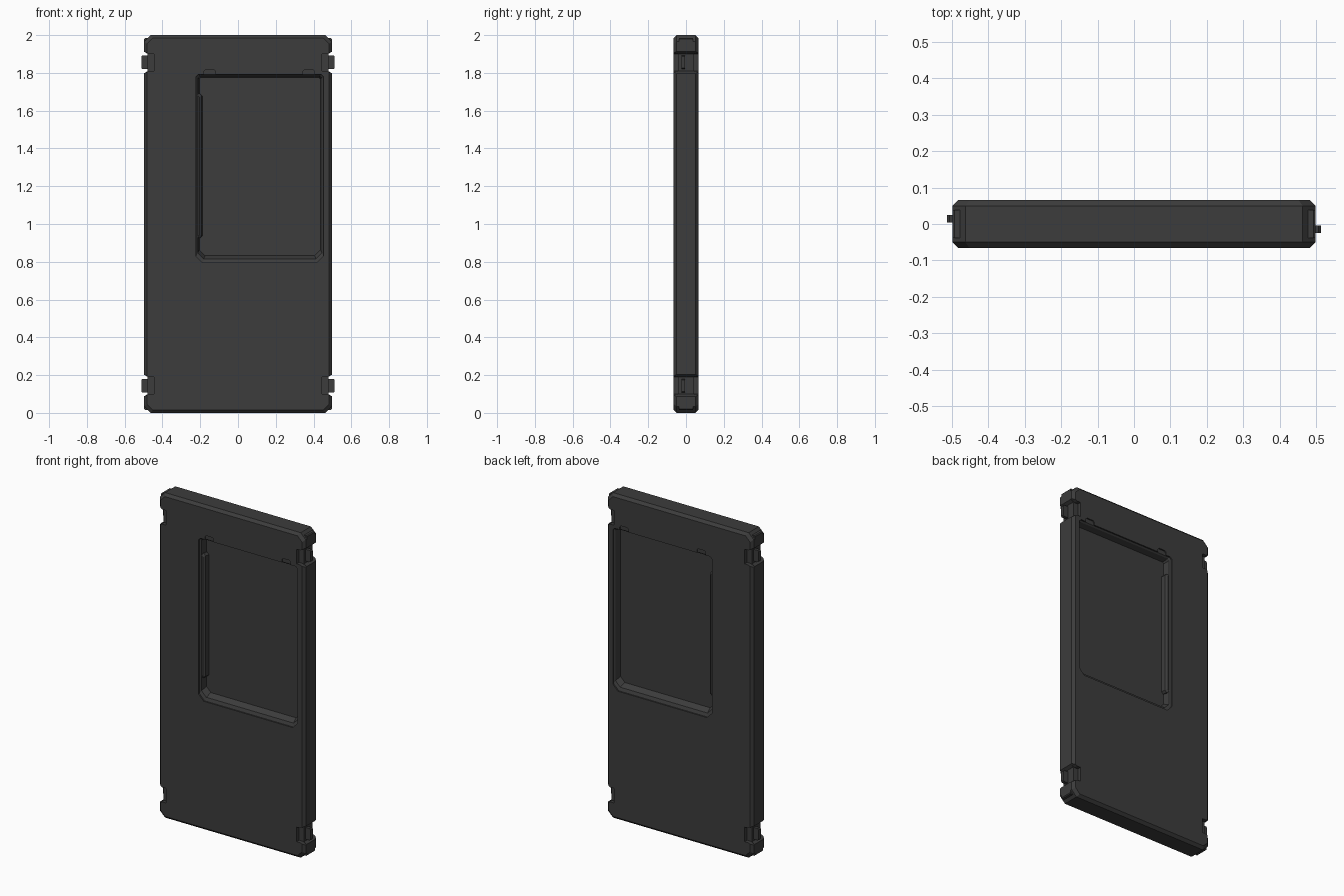
import bpy, bmesh

if "Cube" in bpy.data.objects:
    bpy.data.objects.remove(bpy.data.objects["Cube"])

mat = bpy.data.materials.new("dark_grey")
mat.diffuse_color = (0.045, 0.045, 0.045, 1)
mat.use_nodes = True
mat.node_tree.nodes["Principled BSDF"].inputs["Base Color"].default_value = mat.diffuse_color


def outline(x0, x1, z0, z1, c_bottom, c_top):
    """Rectangle in the XZ plane with cut corners."""
    b, t = c_bottom, c_top
    return [(x0 + b, z0), (x1 - b, z0), (x1, z0 + b), (x1, z1 - t),
            (x1 - t, z1), (x0 + t, z1), (x0, z1 - t), (x0, z0 + b)]


def loft(name, rings):
    """Solid through XZ outlines placed at successive y positions."""
    bm = bmesh.new()
    loops = [[bm.verts.new((x, y, z)) for x, z in pts] for y, pts in rings]
    n = len(loops[0])
    for a, b in zip(loops, loops[1:]):
        for i in range(n):
            j = (i + 1) % n
            bm.faces.new((a[i], a[j], b[j], b[i]))
    bm.faces.new(loops[0])
    bm.faces.new(loops[-1])
    bmesh.ops.recalc_face_normals(bm, faces=bm.faces)
    me = bpy.data.meshes.new(name)
    bm.to_mesh(me)
    bm.free()
    me.materials.append(mat)
    ob = bpy.data.objects.new(name, me)
    bpy.context.collection.objects.link(ob)
    return ob


def box(name, x0, x1, y0, y1, z0, z1, c=0.003):
    x0, x1 = sorted((x0, x1))
    z0, z1 = sorted((z0, z1))
    pts = outline(x0, x1, z0, z1, c, c)
    return loft(name, [(y0, pts), (y1, pts)])


# Door slab with chamfered rim and cut corners
T = 0.066
rim = outline(-0.497, 0.497, 0.0, 2.0, 0.035, 0.035)
face = outline(-0.481, 0.481, 0.016, 1.984, 0.03, 0.03)
door = loft("door_slab", [(-T, face), (-0.05, rim), (0.05, rim), (T, face)])
cutters = []

# Window recesses on both faces, leaving a thin pane between them
for s in (-1, 1):
    cutters.append(loft("window_cutter", [
        (s * 0.09, outline(-0.222, 0.452, 0.795, 1.792, 0.035, 0.012)),
        (s * 0.058, outline(-0.222, 0.452, 0.795, 1.792, 0.035, 0.012)),
        (s * 0.05, outline(-0.213, 0.445, 0.815, 1.785, 0.032, 0.010)),
        (s * 0.014, outline(-0.205, 0.436, 0.832, 1.776, 0.03, 0.008))]))
    # Small clip slots above the window
    for x in (-0.15, 0.375):
        cutters.append(box("clip_cutter", x - 0.03, x + 0.03,
                           min(s * 0.058, s * 0.09), max(s * 0.058, s * 0.09),
                           1.78, 1.818, 0.008))

# Hinge notches near all four corners
for sx in (-1, 1):
    for zc in (0.145, 1.855):
        for s in (-1, 1):
            wedge = [(sx * 0.445, zc - 0.045), (sx * 0.47, zc - 0.045),
                     (sx * 0.53, zc - 0.075), (sx * 0.53, zc + 0.075),
                     (sx * 0.47, zc + 0.045), (sx * 0.445, zc + 0.045)]
            cutters.append(loft("notch_cutter", [(s * 0.042, wedge), (s * 0.1, wedge)]))
        groove = [(sx * 0.478, zc - 0.046), (sx * 0.53, zc - 0.076),
                  (sx * 0.53, zc + 0.076), (sx * 0.478, zc + 0.046)]
        cutters.append(loft("groove_cutter", [(-0.11, groove), (0.11, groove)]))

for c in cutters:
    c.hide_render = True
    m = door.modifiers.new("cut", 'BOOLEAN')
    m.operation = 'DIFFERENCE'
    m.solver = 'EXACT'
    m.object = c
bpy.context.view_layer.objects.active = door
for m in list(door.modifiers):
    bpy.ops.object.modifier_apply(modifier=m.name)
for c in cutters:
    bpy.data.objects.remove(c)

# Corner blocks and hinge pins
for sx in (-1, 1):
    side = "right" if sx > 0 else "left"
    for top in (False, True):
        end = "upper" if top else "lower"
        f = (lambda z: 2.0 - z) if top else (lambda z: z)
        box(f"corner_block_{end}_{side}", sx * 0.455, sx * 0.497,
            -0.038, 0.038, f(0.015), f(0.08), 0.005)
        y = -sx * 0.014
        box(f"hinge_pin_{end}_{side}", sx * 0.45, sx * 0.512,
            y - 0.01, y + 0.01, f(0.108), f(0.18), 0.006)

# Grip strips along the left window edge
for s in (-1, 1):
    loft("window_grip", [
        (s * 0.01, outline(-0.225, -0.188, 0.925, 1.69, 0.012, 0.012)),
        (s * 0.04, outline(-0.225, -0.192, 0.925, 1.69, 0.012, 0.012)),
        (s * 0.05, outline(-0.225, -0.205, 0.935, 1.68, 0.008, 0.008))])
